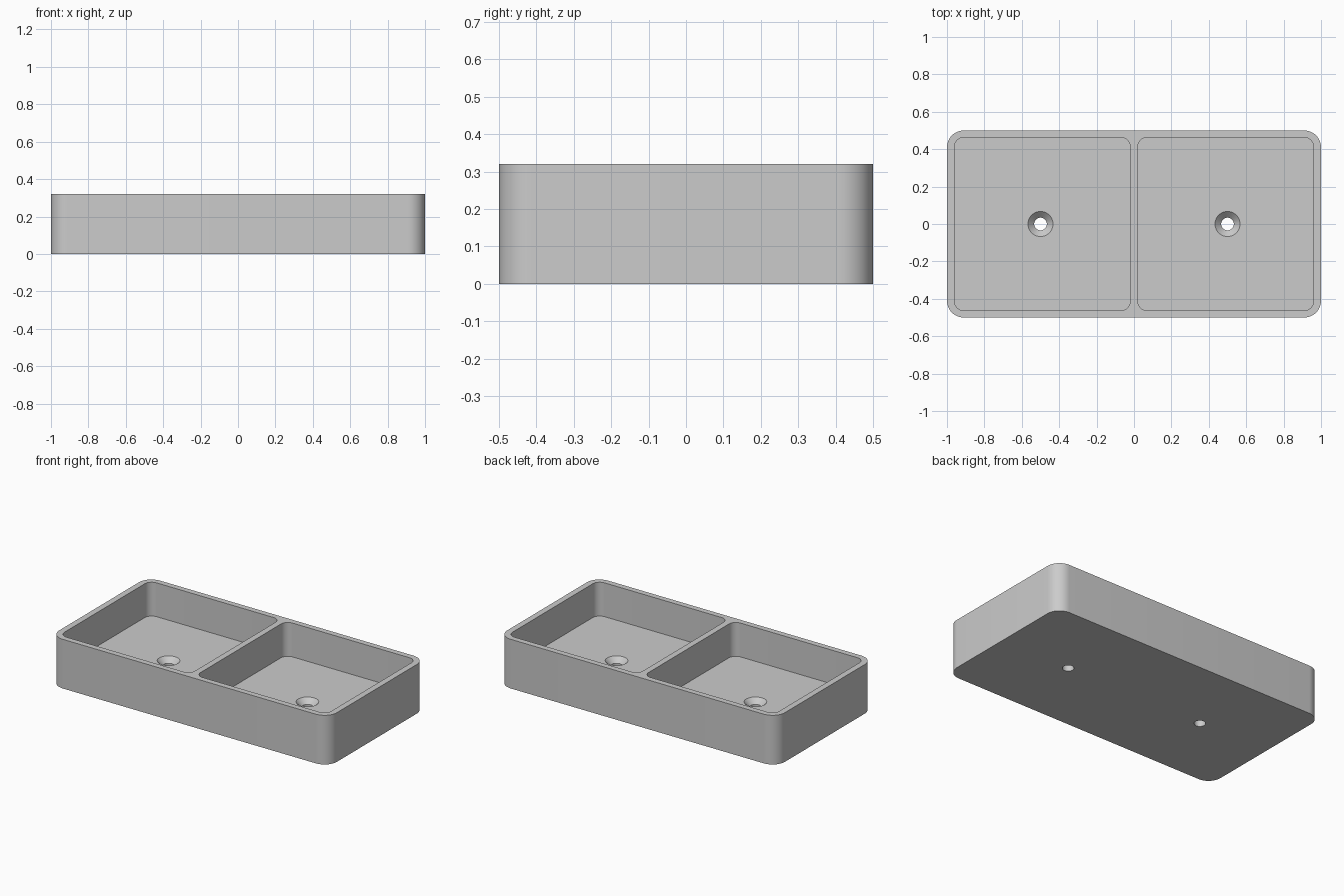
import bpy
import bmesh
from math import cos, sin, pi, radians

if "Cube" in bpy.data.objects:
    bpy.data.objects.remove(bpy.data.objects["Cube"], do_unlink=True)

LENGTH, WIDTH, HEIGHT = 2.0, 1.0, 0.32
FLOOR = 0.10                 # thickness under the basins
OUTER_R, INNER_R = 0.09, 0.05
HOLE_R, SINK_R = 0.034, 0.067
OVER = 0.1                   # how far cutters overshoot

grey = bpy.data.materials.new("plain grey")
grey.use_nodes = True
colour = (0.6, 0.6, 0.6, 1)
grey.diffuse_color = colour
grey.node_tree.nodes["Principled BSDF"].inputs["Base Color"].default_value = colour


def rounded_rect(width, depth, radius, steps=12):
    """Outline of a rectangle with rounded corners, centred on the origin."""
    points = []
    corners = ((1, 1), (-1, 1), (-1, -1), (1, -1))
    for i, (sx, sy) in enumerate(corners):
        for k in range(steps + 1):
            a = (i + k / steps) * pi / 2
            points.append((sx * (width / 2 - radius) + radius * cos(a),
                           sy * (depth / 2 - radius) + radius * sin(a)))
    return points


def circle(radius, steps=48):
    return [(radius * cos(2 * pi * i / steps), radius * sin(2 * pi * i / steps))
            for i in range(steps)]


def loft(name, rings, x=0):
    """Closed solid through a stack of (outline, z) rings."""
    bm = bmesh.new()
    loops = [[bm.verts.new((px + x, py, z)) for px, py in outline]
             for outline, z in rings]
    for low, high in zip(loops, loops[1:]):
        for i in range(len(low)):
            j = (i + 1) % len(low)
            bm.faces.new((low[i], low[j], high[j], high[i]))
    bm.faces.new(loops[0][::-1])
    bm.faces.new(loops[-1])
    mesh = bpy.data.meshes.new(name)
    bm.to_mesh(mesh)
    bm.free()
    mesh.materials.append(grey)
    obj = bpy.data.objects.new(name, mesh)
    bpy.context.collection.objects.link(obj)
    return obj


def cut(target, cutter):
    """Subtract the cutter and remove it."""
    cutter.hide_render = True
    mod = target.modifiers.new("cut", "BOOLEAN")
    mod.operation, mod.solver, mod.object = "DIFFERENCE", "EXACT", cutter
    bpy.ops.object.modifier_apply(modifier=mod.name)
    bpy.data.objects.remove(cutter, do_unlink=True)


# Outer block
outline = rounded_rect(LENGTH, WIDTH, OUTER_R)
tray = loft("double_basin_tray", [(outline, 0), (outline, HEIGHT)])
bpy.ops.object.select_all(action="DESELECT")
tray.select_set(True)
bpy.context.view_layer.objects.active = tray

# Two basins, each with a countersunk drain hole
basin = rounded_rect(0.94, 0.925, INNER_R)
for side in (-1, 1):
    cut(tray, loft("basin_cutter", [(basin, FLOOR), (basin, HEIGHT + OVER)], side * 0.49))
    sink_depth = SINK_R - HOLE_R
    cut(tray, loft("drain_cutter", [
        (circle(HOLE_R), -OVER),
        (circle(HOLE_R), FLOOR - sink_depth),
        (circle(SINK_R), FLOOR),
        (circle(SINK_R), FLOOR + OVER)], side * 0.5))

bpy.ops.object.shade_smooth_by_angle(angle=radians(30))
